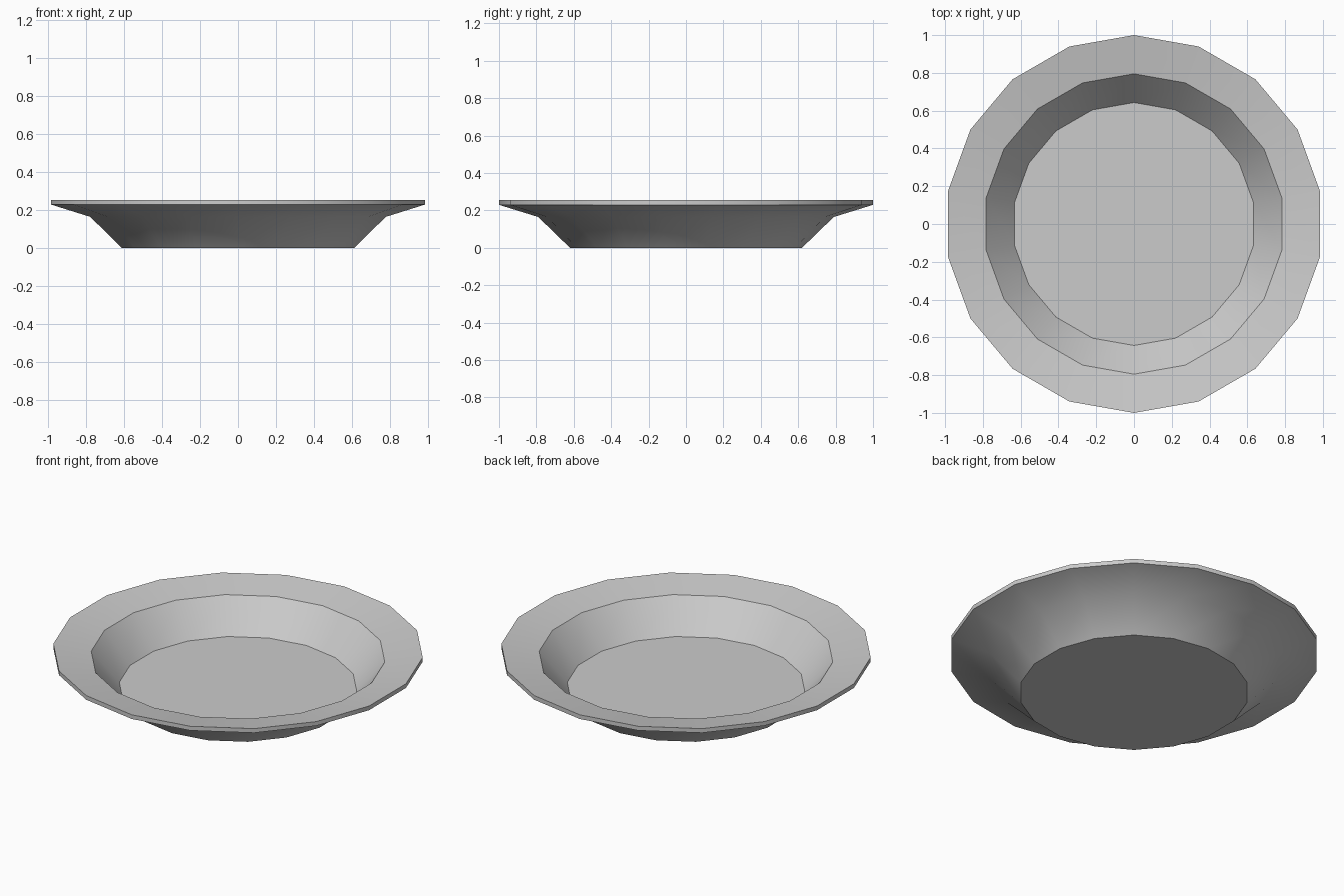
import bpy, bmesh, math

if "Cube" in bpy.data.objects:
    bpy.data.objects.remove(bpy.data.objects["Cube"])

SIDES = 18
# Profile (radius, height): base, underside, rim edge, lip, well floor
PROFILE = [(0.62, 0.0), (0.79, 0.165), (1.0, 0.23),
           (1.0, 0.255), (0.795, 0.219), (0.643, 0.04)]


def ring(bm, radius, z):
    # A vertex sits on the +y axis
    angles = [math.pi / 2 + 2 * math.pi * i / SIDES for i in range(SIDES)]
    return [bm.verts.new((radius * math.cos(a), radius * math.sin(a), z)) for a in angles]


# Shallow bowl body, lofted through the rings
bm = bmesh.new()
rings = [ring(bm, r, z) for r, z in PROFILE]
for low, high in zip(rings, rings[1:]):
    for i in range(SIDES):
        j = (i + 1) % SIDES
        bm.faces.new((low[i], low[j], high[j], high[i]))

# Flat base and well floor
bm.faces.new(rings[0][::-1])
bm.faces.new(rings[-1])
bmesh.ops.recalc_face_normals(bm, faces=bm.faces)

mesh = bpy.data.meshes.new("bowl")
bm.to_mesh(mesh)
bm.free()
bowl = bpy.data.objects.new("bowl", mesh)
bpy.context.collection.objects.link(bowl)

# Smooth walls with crisp rim and floor edges
bpy.context.view_layer.objects.active = bowl
bowl.select_set(True)
bpy.ops.object.shade_smooth_by_angle(angle=math.radians(30))
